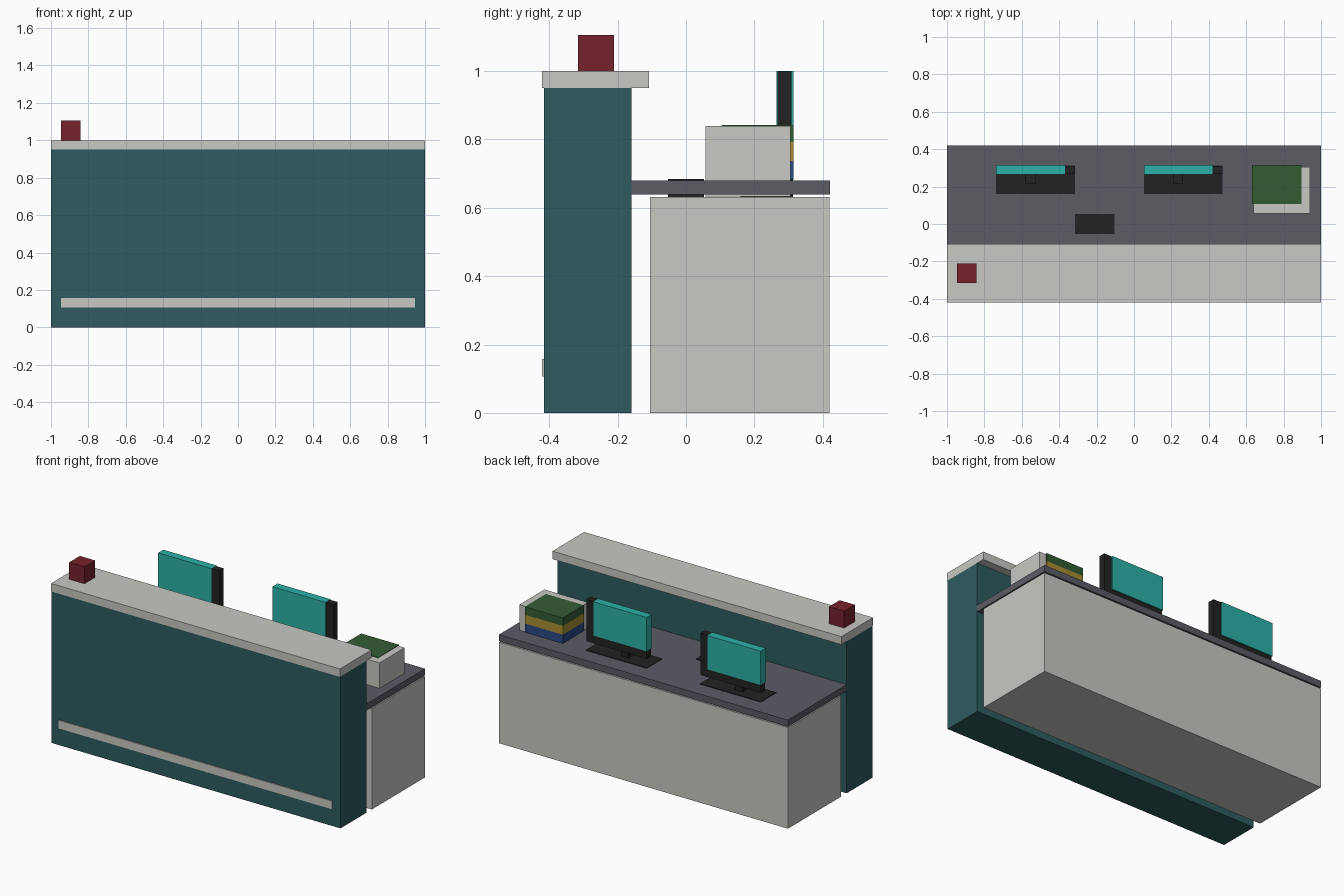
import bpy

if "Cube" in bpy.data.objects:
    bpy.data.objects.remove(bpy.data.objects["Cube"])


def material(name, r, g, b):
    """Flat colour given as sRGB bytes, stored as linear."""
    def lin(c):
        c /= 255
        return c / 12.92 if c <= 0.04045 else ((c + 0.055) / 1.055) ** 2.4
    m = bpy.data.materials.new(name)
    m.diffuse_color = (lin(r), lin(g), lin(b), 1)
    m.use_nodes = True
    m.node_tree.nodes["Principled BSDF"].inputs["Base Color"].default_value = m.diffuse_color
    return m


teal = material("dark_teal", 46, 91, 94)
white = material("warm_white", 200, 200, 195)
grey = material("slate_grey", 91, 93, 101)
black = material("black", 34, 34, 34)
aqua = material("screen_aqua", 43, 178, 168)
red = material("dark_red", 118, 33, 45)
green = material("book_green", 52, 92, 52)
yellow = material("book_yellow", 168, 143, 50)
blue = material("book_blue", 42, 72, 130)


def box(name, x, y, z, mat):
    """Box from (min, max) ranges on each axis."""
    lo, hi = zip(x, y, z)
    bpy.ops.mesh.primitive_cube_add(
        size=1, location=[(a + b) / 2 for a, b in zip(lo, hi)])
    ob = bpy.context.object
    ob.name = name
    ob.scale = [b - a for a, b in zip(lo, hi)]
    bpy.ops.object.transform_apply(location=False, rotation=False, scale=True)
    ob.data.materials.append(mat)
    return ob


# Front counter
box("front_panel", (-1, 1), (-0.415, -0.16), (0, 0.95), teal)
box("counter_top", (-1, 1), (-0.421, -0.108), (0.95, 1.0), white)
box("kick_strip", (-0.947, 0.945), (-0.421, -0.41), (0.107, 0.158), white)
box("red_ornament", (-0.947, -0.842), (-0.316, -0.211), (1.0, 1.106), red)

# Work desk behind the counter
box("desk_base", (-1, 1), (-0.105, 0.42), (0, 0.632), white)
box("desk_top", (-1, 1), (-0.16, 0.421), (0.639, 0.68), grey)

# Keyboard set into the desk
box("keyboard", (-0.316, -0.105), (-0.053, 0.053), (0.632, 0.684), black)

# Two monitors
for side, x in (("left", -0.737), ("right", 0.053)):
    r = x + 0.421
    box(side + "_monitor_foot", (x, r), (0.16, 0.313), (0.632, 0.684), black)
    box(side + "_monitor_neck", (x + 0.158, x + 0.21), (0.214, 0.266),
        (0.68, 0.739), black)
    box(side + "_monitor_lower_frame", (x + 0.003, r - 0.05), (0.267, 0.309),
        (0.737, 0.79), black)
    box(side + "_monitor_side_frame", (r - 0.053, r), (0.267, 0.309),
        (0.737, 0.999), black)
    box(side + "_monitor_screen", (x, r - 0.053), (0.264, 0.315),
        (0.788, 1.0), aqua)

# White tray with a stack of books at its corner
box("white_tray", (0.64, 0.94), (0.057, 0.306), (0.633, 0.839), white)
for name, z, mat in (("blue_book", 0.682, blue), ("yellow_book", 0.737, yellow),
                     ("green_book", 0.79, green)):
    box(name, (0.632, 0.895), (0.106, 0.315), (z, min(z + 0.055, 0.842)), mat)
